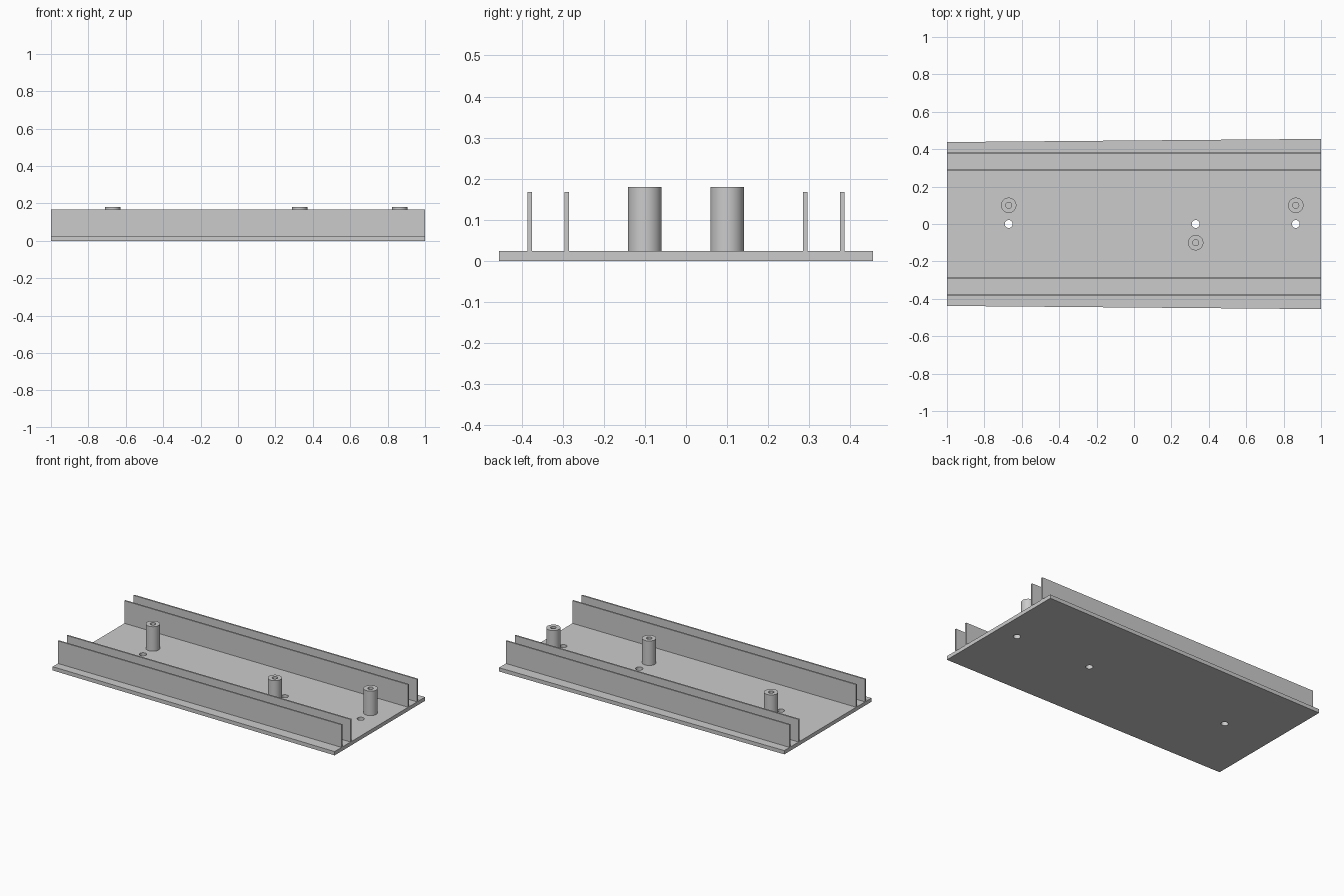
import bpy, bmesh, math
from mathutils import Vector

cube = bpy.data.objects.get("Cube")
if cube:
    bpy.data.objects.remove(cube, do_unlink=True)

grey = bpy.data.materials.new("plain_grey")
grey.use_nodes = True
COLOUR = (0.6, 0.6, 0.6, 1)
grey.diffuse_color = COLOUR
grey.node_tree.nodes["Principled BSDF"].inputs["Base Color"].default_value = COLOUR

PLATE_TOP, WALL_TOP, POST_TOP = 0.024, 0.168, 0.18
POST_SPOTS = [(-0.67, 0.1), (0.33, -0.1), (0.865, 0.1)]
SEGMENTS = 48


def make_object(name, bm):
    bmesh.ops.recalc_face_normals(bm, faces=bm.faces)
    mesh = bpy.data.meshes.new(name)
    bm.to_mesh(mesh)
    bm.free()
    mesh.materials.append(grey)
    obj = bpy.data.objects.new(name, mesh)
    bpy.context.collection.objects.link(obj)
    return obj


def activate(obj):
    bpy.ops.object.select_all(action='DESELECT')
    obj.select_set(True)
    bpy.context.view_layer.objects.active = obj


def prism(name, outline, low, high):
    bm = bmesh.new()
    face = bm.faces.new([bm.verts.new((x, y, low)) for x, y in outline])
    grown = bmesh.ops.extrude_face_region(bm, geom=[face], use_keep_orig=True)
    top = [v for v in grown["geom"] if isinstance(v, bmesh.types.BMVert)]
    bmesh.ops.translate(bm, verts=top, vec=(0, 0, high - low))
    return make_object(name, bm)


def tube(name, x, y, outer, inner, low, high):
    bm = bmesh.new()
    profile = [(inner, low), (outer, low), (outer, high), (inner, high)]
    verts = [bm.verts.new((r, 0, z)) for r, z in profile]
    edges = [bm.edges.new((verts[i - 1], verts[i])) for i in range(len(verts))]
    bmesh.ops.spin(bm, geom=verts + edges, cent=(0, 0, 0), axis=(0, 0, 1),
                   angle=math.tau, steps=SEGMENTS, use_merge=True)
    bmesh.ops.remove_doubles(bm, verts=bm.verts, dist=0.0001)
    bmesh.ops.translate(bm, verts=bm.verts, vec=Vector((x, y, 0)))
    return make_object(name, bm)


# Base plate, slightly wider at the +x end
plate = prism("base_plate", [(-1, -0.438), (1, -0.455), (1, 0.455), (-1, 0.438)],
              0, PLATE_TOP)

# Screw holes along the centre line
for x, _ in POST_SPOTS:
    circle = [(x + 0.021 * math.cos(i * math.tau / SEGMENTS),
               0.021 * math.sin(i * math.tau / SEGMENTS)) for i in range(SEGMENTS)]
    cutter = prism("hole_cutter", circle, -0.1, 0.1)
    cutter.hide_render = True
    cut = plate.modifiers.new("hole", 'BOOLEAN')
    cut.operation = 'DIFFERENCE'
    cut.solver = 'EXACT'
    cut.object = cutter
    activate(plate)
    bpy.ops.object.modifier_apply(modifier=cut.name)
    bpy.data.objects.remove(cutter, do_unlink=True)
activate(plate)
bpy.ops.object.shade_smooth_by_angle(angle=math.radians(30))

# Pairs of thin long walls on both sides
for side, label in ((1, "back"), (-1, "front")):
    for y, place in ((0.29, "inner"), (0.38, "outer")):
        a, b = side * y - 0.005, side * y + 0.005
        prism(f"{label}_{place}_wall", [(-1, a), (1, a), (1, b), (-1, b)],
              PLATE_TOP, WALL_TOP)

# Hollow standing posts
for i, (x, y) in enumerate(POST_SPOTS, 1):
    post = tube(f"post_{i}", x, y, 0.041, 0.016, PLATE_TOP, POST_TOP)
    activate(post)
    bpy.ops.object.shade_smooth_by_angle(angle=math.radians(30))
